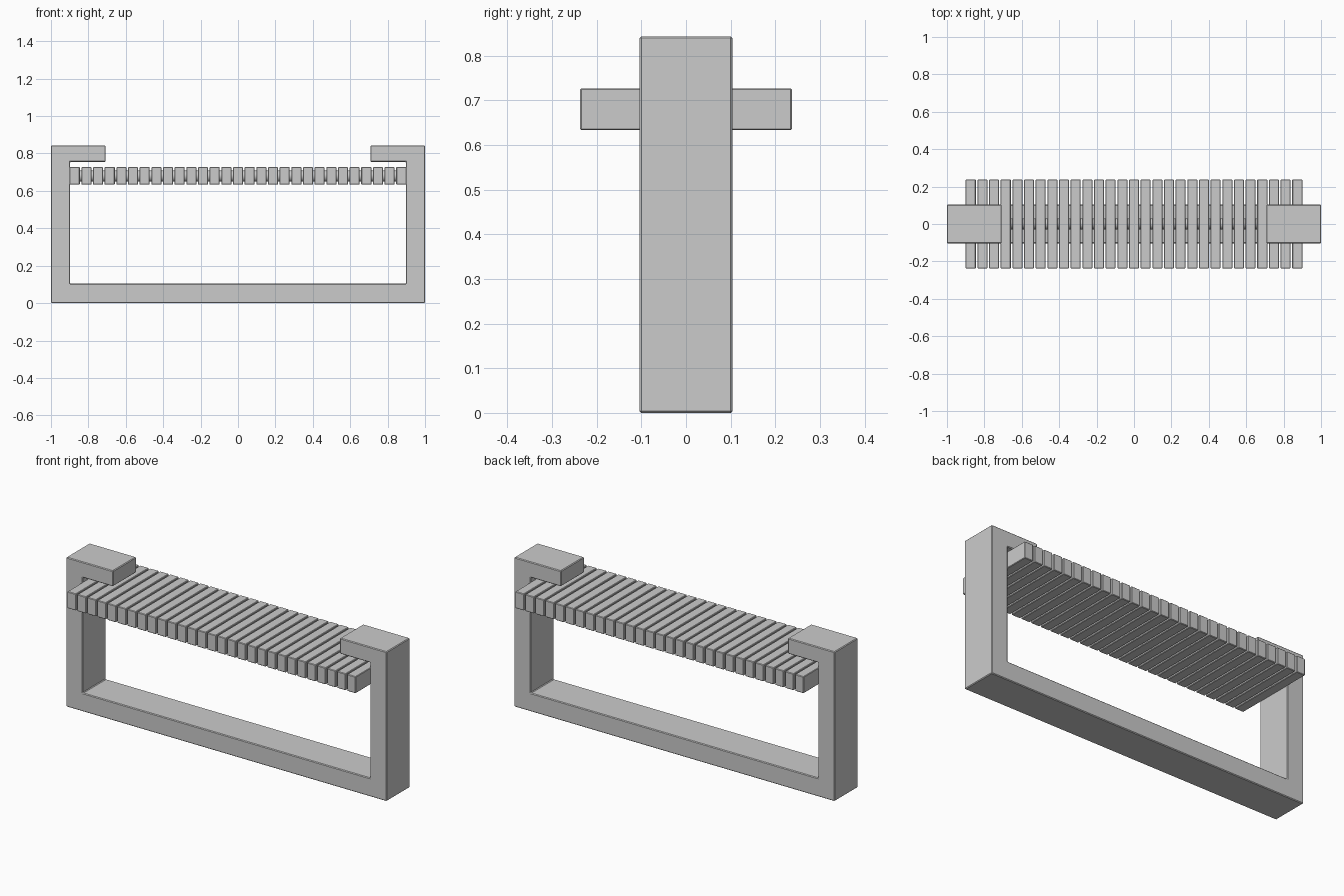
import bpy, bmesh, math

if "Cube" in bpy.data.objects:
    bpy.data.objects.remove(bpy.data.objects["Cube"])


def finish(obj, width):
    # Fine softened edges
    mod = obj.modifiers.new("soft_edges", 'BEVEL')
    mod.width = width
    mod.segments = 1
    mod.limit_method = 'ANGLE'


# Frame: closed side profile extruded through the depth
half = [(1.0, 0.0), (1.0, 0.843), (0.708, 0.843), (0.708, 0.755),
        (0.897, 0.755), (0.897, 0.104)]
profile = half + [(-x, z) for x, z in reversed(half)]
depth = 0.104
bm = bmesh.new()
face = bm.faces.new([bm.verts.new((x, -depth, z)) for x, z in profile])
ext = bmesh.ops.extrude_face_region(bm, geom=[face])
moved = [v for v in ext["geom"] if isinstance(v, bmesh.types.BMVert)]
bmesh.ops.translate(bm, verts=moved, vec=(0, 2 * depth, 0))
bmesh.ops.recalc_face_normals(bm, faces=bm.faces)
mesh = bpy.data.meshes.new("bench_frame")
bm.to_mesh(mesh)
bm.free()
frame = bpy.data.objects.new("bench_frame", mesh)
bpy.context.collection.objects.link(frame)
finish(frame, 0.004)

# Seat slats: evenly spaced between the uprights
count, slat_w, span = 29, 0.054, 1.8
pitch = (span - slat_w) / (count - 1)
for i in range(count):
    x = -span / 2 + slat_w / 2 + i * pitch
    bpy.ops.mesh.primitive_cube_add(size=1, location=(x, 0, 0.68))
    slat = bpy.context.object
    slat.name = f"seat_slat_{i + 1:02d}"
    slat.scale = (slat_w, 0.474, 0.094)
    bpy.ops.object.transform_apply(location=False, rotation=False, scale=True)
    finish(slat, 0.003)

# Rod threading the slats together
bpy.ops.mesh.primitive_cylinder_add(vertices=24, radius=0.03, depth=span + 0.04,
                                    location=(0, 0, 0.68),
                                    rotation=(0, math.pi / 2, 0))
rod = bpy.context.object
rod.name = "slat_rod"
bpy.ops.object.shade_smooth_by_angle()
